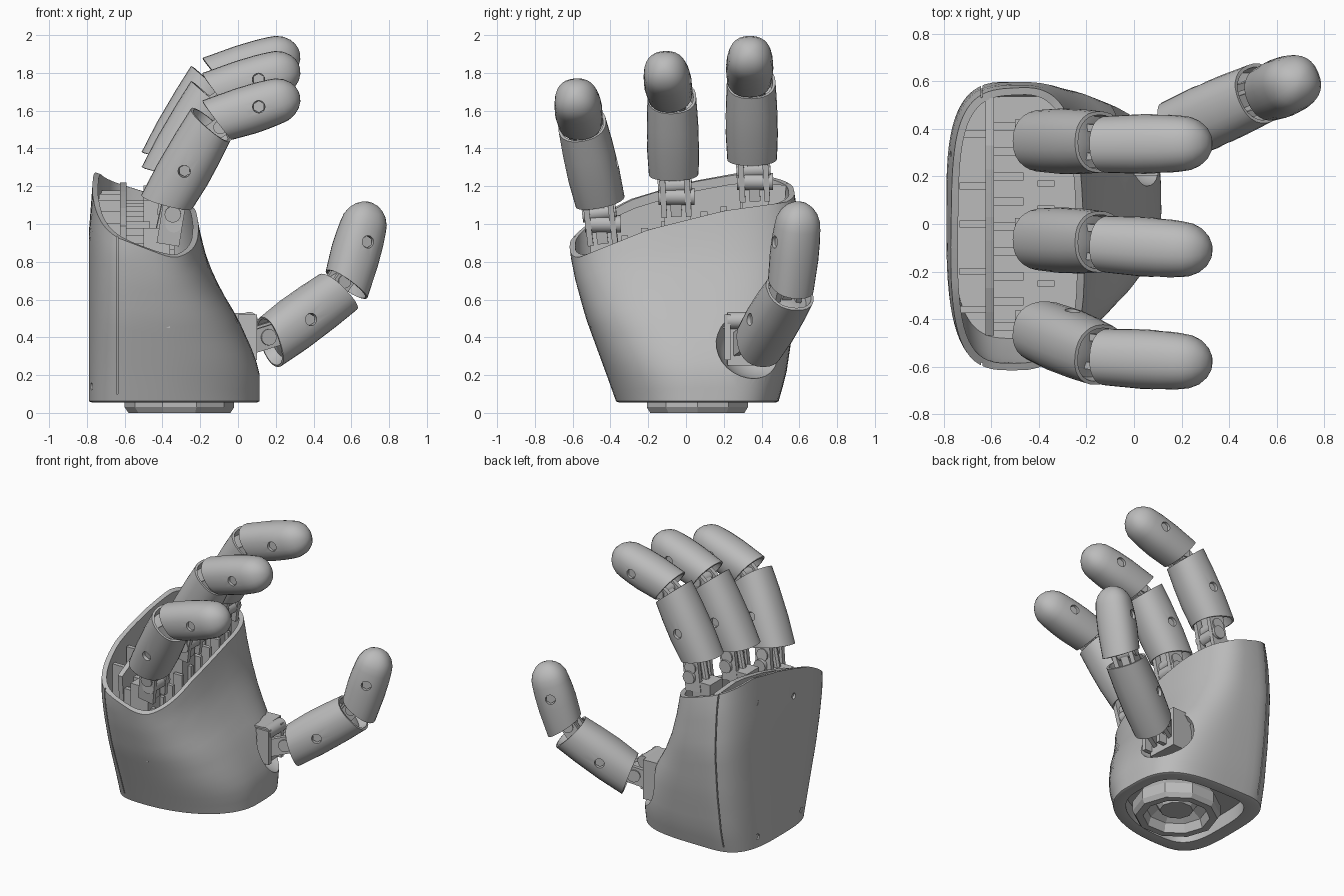
import bpy, bmesh, math
from mathutils import Vector, Matrix

cube = bpy.data.objects.get("Cube")
if cube:
    bpy.data.objects.remove(cube)

grey = bpy.data.materials.new("grey_plastic")
grey.use_nodes = True
grey.diffuse_color = (0.5, 0.5, 0.5, 1)
grey.node_tree.nodes["Principled BSDF"].inputs["Base Color"].default_value = (0.5, 0.5, 0.5, 1)


def finish(name, bm, matrix=None, smooth=True):
    bmesh.ops.recalc_face_normals(bm, faces=bm.faces)
    mesh = bpy.data.meshes.new(name)
    bm.to_mesh(mesh)
    bm.free()
    if matrix:
        mesh.transform(matrix)
    mesh.materials.append(grey)
    ob = bpy.data.objects.new(name, mesh)
    bpy.context.collection.objects.link(ob)
    if smooth:
        shade(ob)
    return ob


def shade(ob):
    bpy.ops.object.select_all(action="DESELECT")
    ob.select_set(True)
    bpy.context.view_layer.objects.active = ob
    bpy.ops.object.shade_smooth_by_angle(angle=math.radians(32))


def cut(ob, cutters):
    for c in cutters:
        c.hide_render = True
        mod = ob.modifiers.new("cut", "BOOLEAN")
        mod.operation, mod.solver, mod.object = "DIFFERENCE", "EXACT", c
        bpy.context.view_layer.objects.active = ob
        bpy.ops.object.modifier_apply(modifier=mod.name)
        bpy.data.objects.remove(c)
    shade(ob)
    return ob


def loft(rings):
    bm = bmesh.new()
    loops = [[bm.verts.new(p) for p in ring] for ring in rings]
    for a, b in zip(loops, loops[1:]):
        for i in range(len(a)):
            j = (i + 1) % len(a)
            bm.faces.new((a[i], a[j], b[j], b[i]))
    bm.faces.new(loops[0])
    bm.faces.new(loops[-1])
    return bm


def frame(p, q, side):
    """Local z runs from p to q, local y is close to side."""
    z = (q - p).normalized()
    y = (side - z * side.dot(z)).normalized()
    x = y.cross(z)
    return Matrix.Translation(p) @ Matrix((x, y, z)).transposed().to_4x4()


def beam(name, p, q, depth, width, side=Vector((0, 1, 0))):
    bm = bmesh.new()
    length = (q - p).length
    bmesh.ops.create_cube(bm, size=1, matrix=Matrix.Translation((0, 0, length / 2))
                          @ Matrix.Diagonal((depth, width, length, 1)))
    return finish(name, bm, frame(p, q, side), False)


def rod(name, p, q, r, sides=16):
    bm = bmesh.new()
    d = q - p
    bmesh.ops.create_cone(bm, cap_ends=True, segments=sides, radius1=r, radius2=r, depth=d.length)
    return finish(name, bm, Matrix.Translation((p + q) / 2) @ d.to_track_quat("Z", "Y").to_matrix().to_4x4())


def curve(points, v):
    """Linear interpolation through (key, value) points."""
    if v <= points[0][0]:
        return points[0][1]
    for (a, fa), (b, fb) in zip(points, points[1:]):
        if v <= b:
            return fa + (fb - fa) * (v - a) / (b - a)
    return points[-1][1]


# Palm outline by height and rim height by position
FRONT = [(.06, .115), (.2, .115), (.3, .09), (.5, 0), (.65, -.09), (.8, -.16), (.95, -.2), (1.12, -.23)]
RIGHT = [(.06, -.37), (.2, -.42), (.5, -.53), (.7, -.585), (.85, -.615), (1, -.62)]
LEFT = [(.06, .49), (.2, .53), (.5, .575), (.8, .6), (1.1, .585), (1.25, .56)]
BACK = [(.95, .29), (1.28, .265)]
RIM_FRONT = [(-.6, .81), (-.2, .97), (.2, 1.07), (.56, 1.12)]
RIM_BACK = [(-.6, .97), (-.3, 1.13), (0, 1.22), (.3, 1.275), (.55, 1.25)]


def rim(x, y):
    f = min(1, max(0, (x + .75) / .42))
    return curve(RIM_BACK, y) * (1 - f) + curve(RIM_FRONT, y) * f


def outline(a, z, inset):
    c, s = math.cos(a), math.sin(a)
    y0, y1 = curve(RIGHT, z) + inset, curve(LEFT, z) - inset
    mid = .05
    h = min(1, max(0, z - .1))
    n = 3.2 if c < 0 else (3.6 - .7 * h if s > 0 else 2.1 + .9 * h)
    cx, cy = (math.copysign(abs(v) ** (2 / n), v) for v in (c, s))
    reach = (curve(FRONT, z) + .5 if c > 0 else curve(BACK, z)) - inset
    return -.5 + reach * cx, mid + (y1 - mid if s > 0 else mid - y0) * cy


def palm_ring(t, inset=0, floor=.062):
    ring = []
    for i in range(72):
        a = math.tau * i / 72
        z = 1
        for _ in range(6):
            x, y = outline(a, z, inset)
            z = floor + t * (rim(x, y) - floor)
        ring.append(Vector((x, y, z)))
    return ring


FLOOR = .45
base = palm_ring(0)
wrist_mid = Vector((-.31, .06, .062))
socket = [wrist_mid + (p - wrist_mid) * .8 for p in base]
low = [wrist_mid + (p - wrist_mid) * .97 - Vector((0, 0, .006)) for p in base]
rings = [[p + Vector((0, 0, .1)) for p in socket], socket, low]
rings += [palm_ring(k / 14) for k in range(15)]
rings += [palm_ring(k / 6, .03, FLOOR) for k in range(6, -1, -1)]
palm = finish("palm_shell", loft(rings))

# Thumb opening, shallow cover seam and cover screw holes
bm = bmesh.new()
bmesh.ops.create_uvsphere(bm, u_segments=28, v_segments=16, radius=1,
                          matrix=Matrix.Translation((.1, .37, .38)) @ Matrix.Diagonal((.24, .215, .2, 1)))
cutters = [finish("thumb_opening", bm)]
seam = beam("seam", Vector((-.64, 0, .1)), Vector((-.64, 0, 1.5)), .007, 2)
core = finish("seam_core", loft([palm_ring(k / 14, .01) for k in range(15)]))
cutters.append(cut(seam, [core]))
for y, z in ((.3, 1.1), (-.1, 1.0), (.3, .14), (-.2, .14)):
    cutters.append(rod("screw_hole", Vector((-.9, y, z)), Vector((-.77, y, z)), .02))
cut(palm, cutters)

# Wrist coupling
bm = bmesh.new()
profile = [(.24, .17), (.29, .1), (.29, .03), (.27, 0), (.22, 0), (.2, .06), (.14, .1), (.11, .05), (.05, .05)]
bm = loft([[Vector((-.31 + r * math.cos(math.tau * i / 10), .06 + r * .97 * math.sin(math.tau * i / 10), z))
            for i in range(10)] for r, z in profile])
finish("wrist_coupling", bm, smooth=False)

# Partition wall following the rim, with ribs in front and behind
wall = []
for x in (-.625, -.59):
    top = [Vector((x, y, rim(-.7, y) - .03)) for y in (-.47 + .1 * i for i in range(11))]
    wall.append([Vector((x, -.42, FLOOR))] + top + [Vector((x, .48, FLOOR))])
finish("inner_wall", loft(wall), smooth=False)
for y in (-.36, -.2, 0, .16, .38):
    beam("cover_rib", Vector((-.68, y, FLOOR)), Vector((-.68, y, rim(-.68, y) - .06)), .11, .03)
for i in range(9):
    y = -.46 + .105 * i
    front = rim(-.3, y)
    beam("front_rib", Vector((-.37, y, FLOOR)), Vector((-.37, y, front - .04)), .07, .025)
    beam("cross_rib", Vector((-.53, y + .03, FLOOR)), Vector((-.53, y + .03, front + .03)), .13, .035)


def segment(name, p, q, r, side, tip=False):
    """Hollow-ended finger tube, optionally with a domed tip."""
    m, length = frame(p, q, side), (q - p).length
    start = 1.2 if tip else 1
    steps = [(.06, .3, start), (.06, .82, start), (0, .88, start), (0, .97, start), (.35 * length, 1.02, .5)]
    if tip:
        dome = length - r * 1.1
        steps.append((dome * .8, 1, 0))
        steps += [(dome + r * 1.1 * math.sin(a), .96 * math.cos(a), 0)
                  for a in (math.radians(d) for d in (0, 18, 36, 54, 70, 84))]
    else:
        steps += [(.7 * length, 1, -.4)]
        steps += [(length - d, k, -.7) for d, k in ((0, .95), (0, .84), (.06, .8), (.06, .3))]
    rings = []
    for z, k, slant in steps:
        ring = []
        for i in range(28):
            a = math.tau * i / 28
            c, s = (math.copysign(abs(v) ** .88, v) for v in (math.cos(a), math.sin(a)))
            ring.append(Vector((c * k * r, s * k * r * .97, z + slant * .035 * c)))
        rings.append(ring)
    ob = finish(name, loft(rings), m)
    z = length * (.52 if tip else .45)
    ends = [m @ Vector((0, s * r * 1.5, z)) for s in (-1, 1)]
    cut(ob, [rod("pin_hole", ends[0], ends[1], .033)])
    rod(name + "_pin", ends[0].lerp(ends[1], .22), ends[0].lerp(ends[1], .78), .032, 6)


def lugs(name, p, q, depth, gap, side):
    """Pair of link plates with a pin across the middle."""
    y = frame(p, q, side).col[1].to_3d()
    for s in (-1, 1):
        beam(name + "_plate", p + y * s * gap, q + y * s * gap, depth, .03, side)
    beam(name + "_core", p, q, depth * .6, gap * .9, side)
    mid = p.lerp(q, .5)
    rod(name + "_pin", mid - y * (gap + .025), mid + y * (gap + .025), depth * .36)


def digit(name, a, b, c, tip, root, side):
    segment(name + "_lower", a, b, .14, side)
    segment(name + "_tip", c, tip, .127, side, True)
    lugs(name + "_joint", a.lerp(b, .8), c.lerp(tip, .3), .1, .06, side)
    lugs(name + "_knuckle", root, a.lerp(b, .25), .12, .065, side)


# Three fingers
side = Vector((0, 1, 0))
for name, y0, y1, y2, dz in (("outer_finger", -.455, -.55, -.585, 0),
                             ("middle_finger", -.065, -.075, -.115, .145),
                             ("inner_finger", .35, .345, .34, .225)):
    root = Vector((-.37, y0 + .015, .9 + dz))
    digit(name, Vector((-.375, y0, 1.12 + dz)), Vector((-.145, y1, 1.525 + dz)),
          Vector((-.11, y1 - .01, 1.55 + dz)), Vector((.325, y2, 1.69 + dz)), root, side)
    beam(name + "_mount", Vector((-.43, y0 + .02, FLOOR)), Vector((-.43, y0 + .02, .98 + dz)), .14, .14)
    rod(name + "_axle", root + Vector((.03, -.095, .1)), root + Vector((.03, .095, .1)), .045)
    rod(name + "_tendon", root + Vector((-.08, 0, -.1)), Vector((-.36, y0, 1.2 + dz)), .025, 8)

# Thumb with its bracket and motor block
side = Vector((.4, -.92, 0))
root = Vector((0, .32, .36))
digit("thumb", Vector((.17, .39, .375)), Vector((.53, .55, .64)), Vector((.575, .555, .68)),
      Vector((.7, .605, 1.115)), root, side)
beam("thumb_mount", Vector((-.14, .32, .39)), Vector((.04, .33, .39)), .28, .22)
rod("thumb_axle", Vector((.06, .22, .49)), Vector((.06, .4, .49)), .045)
for y in (.22, .36):
    beam("thumb_bracket", Vector((.05, y, .28)), Vector((.05, y, .52)), .1, .03)
